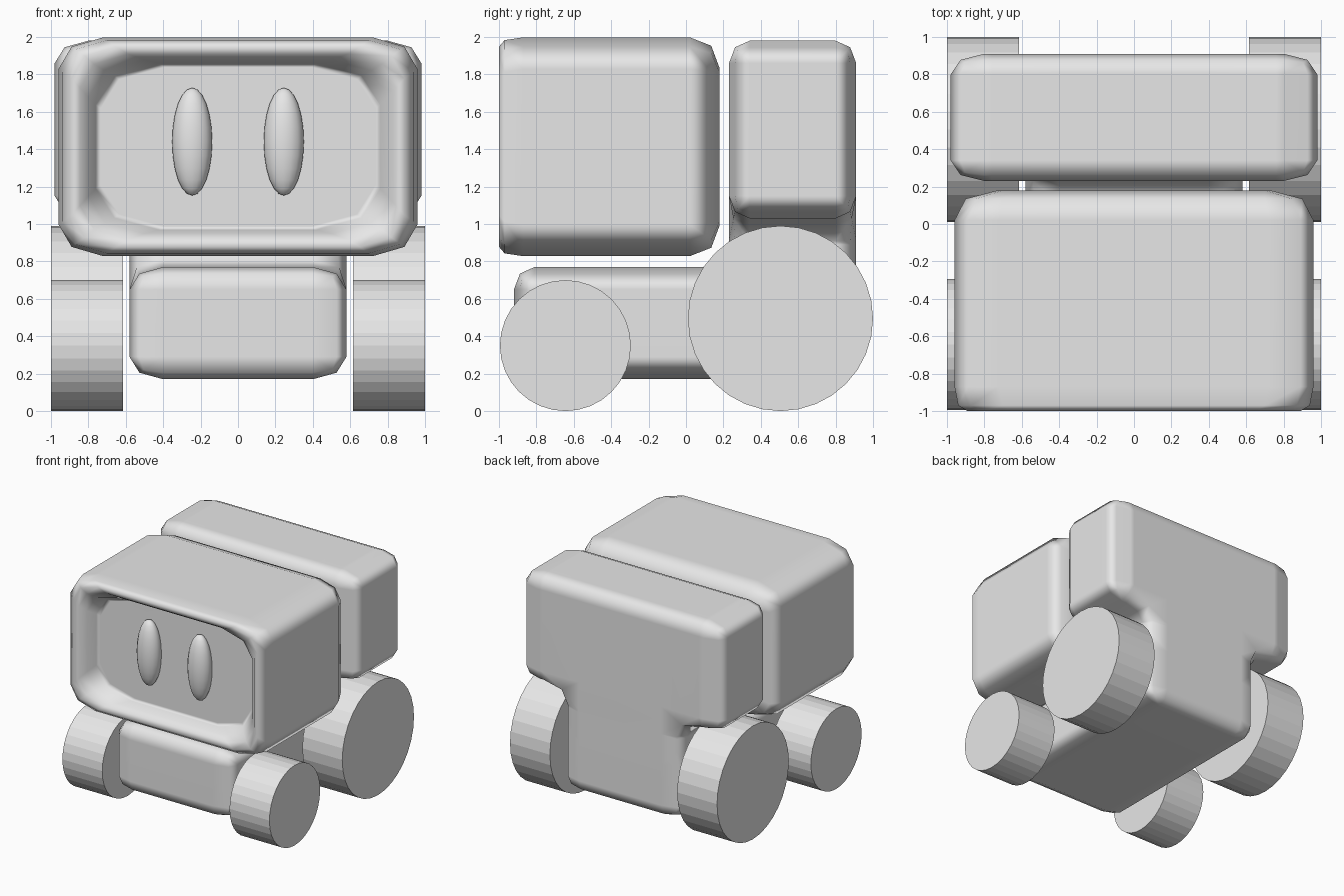
import bpy, bmesh, math
from mathutils import Matrix, Vector

if "Cube" in bpy.data.objects:
    bpy.data.objects.remove(bpy.data.objects["Cube"])

grey = bpy.data.materials.new("light grey")
grey.diffuse_color = (0.8, 0.8, 0.8, 1)
grey.use_nodes = True
grey.node_tree.nodes["Principled BSDF"].inputs["Base Color"].default_value = grey.diffuse_color


def finish(bm, name, smooth=True):
    bmesh.ops.recalc_face_normals(bm, faces=bm.faces)
    me = bpy.data.meshes.new(name)
    bm.to_mesh(me)
    bm.free()
    me.materials.append(grey)
    me.polygons.foreach_set("use_smooth", [smooth] * len(me.polygons))
    ob = bpy.data.objects.new(name, me)
    bpy.context.collection.objects.link(ob)
    return ob


def weighted(ob):
    ob.modifiers.new("soft normals", 'WEIGHTED_NORMAL').weight = 90


def rounded_rect(y, hx, hz, rx, rz, cz):
    """Rounded rectangle ring facing the front, two segments per corner."""
    pts = []
    for k, (sx, sz) in enumerate([(1, 1), (-1, 1), (-1, -1), (1, -1)]):
        for j in range(3):
            a = math.radians(90 * k + 45 * j)
            pts.append((sx * (hx - rx) + rx * math.cos(a), y,
                        cz + sz * (hz - rz) + rz * math.sin(a)))
    return pts


# Head: one loft from the rounded back, over the front rim, into the face recess
rings = [
    (0.18, 0.73, 0.42, 0.10, 0.08), (0.135, 0.90, 0.54, 0.20, 0.14),
    (0.02, 0.96, 0.585, 0.24, 0.17), (-0.87, 0.96, 0.585, 0.24, 0.17),
    (-0.97, 0.94, 0.57, 0.24, 0.17), (-1.0, 0.89, 0.535, 0.24, 0.17),
    (-0.985, 0.845, 0.495, 0.26, 0.18), (-0.94, 0.80, 0.465, 0.30, 0.20),
    (-0.87, 0.76, 0.445, 0.34, 0.22), (-0.85, 0.735, 0.425, 0.34, 0.22),
]
bm = bmesh.new()
loops = [[bm.verts.new(p) for p in rounded_rect(*r, 1.413)] for r in rings]
for a, b in zip(loops, loops[1:]):
    for i in range(12):
        j = (i + 1) % 12
        bm.faces.new((a[i], a[j], b[j], b[i]))
bm.faces.new(loops[0])
bm.faces.new(loops[-1])
weighted(finish(bm, "head"))

# Body: low chassis with a T-shaped back, built from cells and rounded
xs, ys, zs = (-0.98, -0.58, 0.58, 0.98), (-0.92, 0.23, 0.91), (0.17, 0.77, 1.03, 1.98)
solid = {(1, 0, 0), (1, 1, 0), (1, 1, 1), (0, 1, 2), (1, 1, 2), (2, 1, 2)}
radius = Vector((0.18, 0.11, 0.12))
bm = bmesh.new()
grid = {}


def corner(i, j, k):
    if (i, j, k) not in grid:
        grid[i, j, k] = bm.verts.new((xs[i] / radius.x, ys[j] / radius.y, zs[k] / radius.z))
    return grid[i, j, k]


for cell in solid:
    for axis in range(3):
        u, v = (axis + 1) % 3, (axis + 2) % 3
        for side in (0, 1):
            beside = list(cell)
            beside[axis] += 2 * side - 1
            if tuple(beside) in solid:
                continue
            quad = []
            for du, dv in ((0, 0), (1, 0), (1, 1), (0, 1)):
                c = list(cell)
                c[axis] += side
                c[u] += du
                c[v] += dv
                quad.append(corner(*c))
            bm.faces.new(quad if side else quad[::-1])
bmesh.ops.dissolve_limit(bm, angle_limit=0.02, verts=bm.verts, edges=bm.edges)
bmesh.ops.bevel(bm, geom=bm.edges[:], offset=1.0, offset_type='OFFSET', segments=2,
                profile=0.5, affect='EDGES', clamp_overlap=True)
bmesh.ops.scale(bm, vec=radius, verts=bm.verts)
weighted(finish(bm, "body"))

# Eyes and wheels, mirrored left and right
for side, s in (("left", -1), ("right", 1)):
    bm = bmesh.new()
    bmesh.ops.create_uvsphere(
        bm, u_segments=16, v_segments=12, radius=1,
        matrix=Matrix.Translation((s * 0.245, -0.875, 1.44)) @ Matrix.Diagonal((0.107, 0.085, 0.288, 1)))
    finish(bm, side + "_eye")
    for end, y, r in (("front", -0.645, 0.35), ("rear", 0.505, 0.495)):
        bm = bmesh.new()
        bmesh.ops.create_cone(
            bm, cap_ends=True, segments=32, radius1=r, radius2=r, depth=0.385,
            matrix=Matrix.Translation((s * 0.8075, y, r)) @ Matrix.Rotation(math.pi / 2, 4, 'Y'))
        finish(bm, f"{side}_{end}_wheel", smooth=False)
